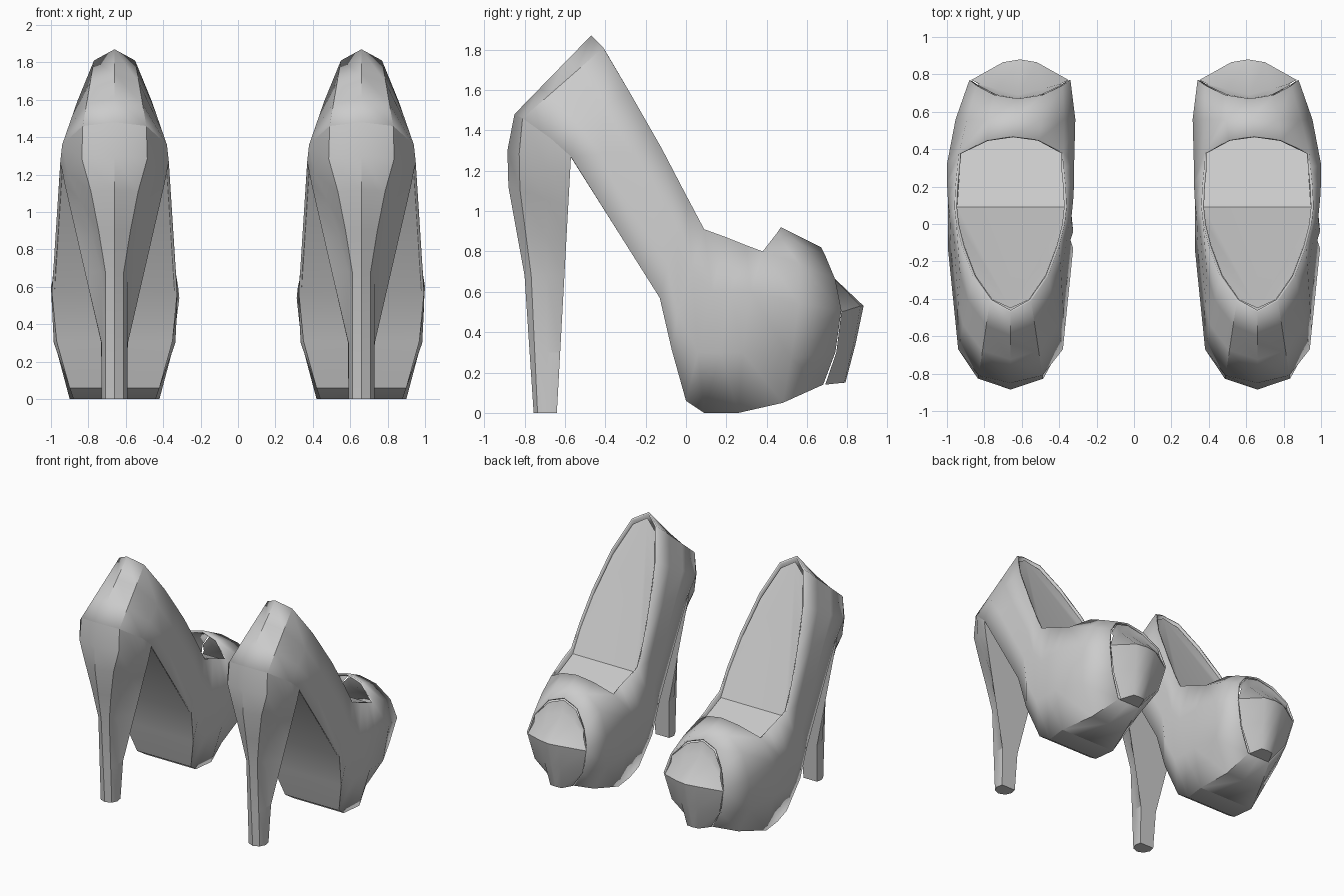
import bpy, bmesh
from mathutils import Vector

cube = bpy.data.objects.get("Cube")
if cube:
    bpy.data.objects.remove(cube, do_unlink=True)

leather = bpy.data.materials.new("grey leather")
leather.use_nodes = True
leather.diffuse_color = (0.6, 0.6, 0.6, 1)
leather.node_tree.nodes["Principled BSDF"].inputs["Base Color"].default_value = (0.6, 0.6, 0.6, 1)


def points(*coords):
    return [Vector(c) for c in coords]


def centre(p):
    return Vector((0, p.y, p.z))


def grid(rows):
    """Quads between neighbouring rows of points."""
    faces = []
    for a, b in zip(rows, rows[1:]):
        for i in range(len(a) - 1):
            faces.append([a[i], a[i + 1], b[i + 1], b[i]])
    return faces


def place(p, side):
    """Curve the toe inwards, then move to the left or right foot."""
    turn = min(max((p.y - 0.35) / 0.4, 0), 1) * 0.05
    return Vector((side * (0.66 + p.x - turn), p.y, p.z))


def build(name, faces, thickness=0):
    """Mirror the half faces across the shoe and make one object per foot."""
    for side, foot in ((1, "left"), (-1, "right")):
        bm = bmesh.new()
        for face in faces:
            for flip in (1, -1):
                ring = [Vector((p.x * flip, p.y, p.z)) for p in face][::flip * side]
                bm.faces.new([bm.verts.new(place(p, side)) for p in ring])
        bmesh.ops.remove_doubles(bm, verts=bm.verts, dist=0.0005)
        bmesh.ops.dissolve_degenerate(bm, edges=bm.edges, dist=0.0005)
        bmesh.ops.recalc_face_normals(bm, faces=bm.faces)
        mesh = bpy.data.meshes.new(foot + "_" + name)
        bm.to_mesh(mesh)
        bm.free()
        mesh.materials.append(leather)
        obj = bpy.data.objects.new(mesh.name, mesh)
        bpy.context.collection.objects.link(obj)
        if thickness:
            solid = obj.modifiers.new("thickness", 'SOLIDIFY')
            solid.thickness = thickness
            solid.offset = -1
        bpy.ops.object.select_all(action='DESELECT')
        obj.select_set(True)
        bpy.context.view_layer.objects.active = obj
        bpy.ops.object.shade_smooth_by_angle(angle=0.6)


# Heel cup and arch: rim points and matching lower edge points
cup_rim = points((0, -.47, 1.87), (.11, -.41, 1.81), (.2, -.28, 1.59),
                 (.26, -.12, 1.31), (.29, 0, 1.08))
cup_base = points((0, -.85, 1.48), (.17, -.81, 1.46), (.28, -.67, 1.36),
                  (.29, -.57, 1.27), (.335, -.13, .57))
stations = [[a.lerp(b, i / 3) for i in range(4)] for a, b in zip(cup_rim, cup_base)]

# Waist: rim to sole edge, moving forward
stations += [
    points((.3, .09, .91), (.325, .03, .72), (.335, -.04, .5), (.31, -.07, .31)),
    points((.295, .2, .87), (.335, .13, .6), (.325, .06, .3), (.24, 0, .06)),
    points((.285, .3, .83), (.34, .22, .6), (.32, .17, .3), (.22, .09, 0)),
]

# Toe box: rings from throat to the front opening, top centre to bottom centre
throat = points((0, .47, .92), (.14, .45, .89), (.28, .38, .8), (.34, .32, .6),
                (.32, .28, .3), (.24, .26, 0), (0, .26, 0))
middle = points((0, .57, .87), (.14, .56, .84), (.26, .56, .74), (.32, .56, .54),
                (.29, .52, .27), (.16, .48, .05), (0, .48, .05))
opening = points((0, .67, .82), (.13, .69, .78), (.23, .74, .66), (.27, .77, .51),
                 (.22, .74, .3), (.1, .68, .14), (0, .68, .14))
stations.append(throat[2:6])
build("upper", grid(stations) + grid([throat, middle, opening]), 0.014)

# Sole: spans the lower edge from the arch to the ball
sole_edge = [s[-1] for s in stations[3:]]
build("sole", grid([[p, centre(p)] for p in sole_edge]))

# Insole: fan from the back of the rim, running on under the toe box
apex = Vector((0, -.45, 1.83))
edge = [p + Vector((-.012, .005, -.04)) for p in cup_rim[1:]]
edge.append(Vector((.286, .09, .865)))
fan = [[apex, a, b] for a, b in zip(edge, edge[1:])]
fan.append([apex, edge[-1], centre(edge[-1])])
front = [edge[-1]] + points((.27, .38, .76), (.25, .6, .66))
build("insole", fan + grid([[p, centre(p)] for p in front]))

# Stiletto heel: height, back y and half width, tapering to the tip
heel_sections = ((1.3, -.885, .25), (1.12, -.88, .18), (.9, -.84, .12),
                 (.68, -.8, .07), (.3, -.775, .07), (0, -.755, .07))
heel = [cup_base[:4]]
for z, back, width in heel_sections:
    slant = max(0, z - 0.7) / 4
    front_z = z - slant
    front_x = 0.06 + 0.23 * max(0, front_z - 0.25)
    heel.append(points((0, back, z),
                       (width * 0.7, back * 0.7 - 0.207, z - slant * 0.1),
                       (width, -.69, z - slant * 0.6),
                       (front_x, -.64 + front_z * 0.055, front_z)))
tip = heel[-1]
heel_front = grid([[row[-1], centre(row[-1])] for row in heel])
build("heel", grid(heel) + heel_front + [tip + [centre(tip[-1])]])

# Faceted toe insert filling the front opening
build("toe_insert", grid([
    points((0, .67, .8), (.12, .69, .76), (.22, .74, .65)),
    points((0, .69, .71), (.12, .72, .68), (.22, .75, .6)),
    points((0, .88, .53), (.09, .865, .53), (.26, .77, .5)),
    points((0, .84, .34), (.07, .83, .34), (.21, .745, .3)),
    points((0, .79, .15), (.05, .785, .15), (.09, .69, .14)),
    points((0, .68, .14), (.05, .68, .14), (.09, .68, .14)),
]))
